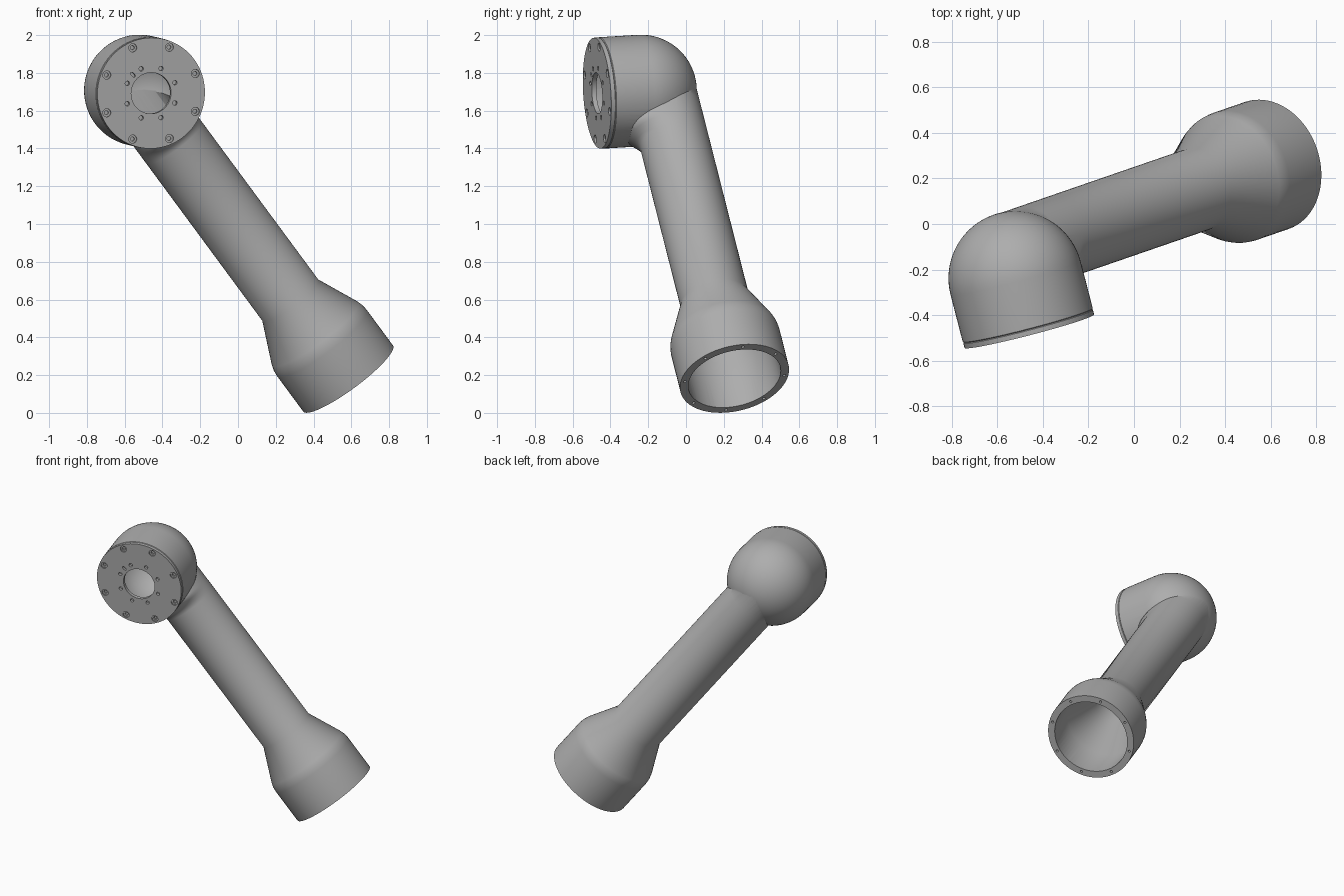
import bpy, bmesh
from math import sin, cos, pi, tau
from mathutils import Vector, Matrix

if "Cube" in bpy.data.objects:
    bpy.data.objects.remove(bpy.data.objects["Cube"])

metal = bpy.data.materials.new("plain_grey")
metal.use_nodes = True
GREY = (0.42, 0.42, 0.42, 1)
metal.diffuse_color = GREY
metal.node_tree.nodes["Principled BSDF"].inputs["Base Color"].default_value = GREY

# Layout: the elbow faces along "face_dir", the arm runs down along "arm_dir"
face_dir = Vector((0.25, -0.966, -0.06)).normalized()
elbow = Vector((-0.52, -0.238, 1.707))
base = Vector((0.583, 0.257, 0.182))
arm_top = elbow - 0.109 * face_dir
arm_dir = (base - arm_top).normalized()
length = (base - arm_top).length
R, TUBE = 0.295, 0.184


def frame(origin, axis, ref):
    z = axis.normalized()
    x = (ref - ref.dot(z) * z).normalized()
    m = Matrix((x, z.cross(x), z)).transposed().to_4x4()
    m.translation = origin
    return m


def lathe(name, profile, matrix, segs=72, closed=False, warp=None):
    """Spin (height, radius) points round the local z axis."""
    bm = bmesh.new()
    rings = []
    for t, r in profile:
        if r == 0:
            rings.append([bm.verts.new((0, 0, t))])
        else:
            rings.append([bm.verts.new((r * cos(tau * i / segs), r * sin(tau * i / segs), t))
                          for i in range(segs)])
    pairs = list(zip(rings, rings[1:]))
    if closed:
        pairs.append((rings[-1], rings[0]))
    for a, b in pairs:
        for i in range(segs):
            j = (i + 1) % segs
            quad = [a[i % len(a)], a[j % len(a)], b[j % len(b)], b[i % len(b)]]
            bm.faces.new(list(dict.fromkeys(quad)))
    if warp:
        for v in bm.verts:
            warp(v)
    bmesh.ops.recalc_face_normals(bm, faces=bm.faces)
    bm.transform(matrix)
    mesh = bpy.data.meshes.new(name)
    bm.to_mesh(mesh)
    bm.free()
    mesh.materials.append(metal)
    obj = bpy.data.objects.new(name, mesh)
    bpy.context.collection.objects.link(obj)
    return obj


def select(obj):
    bpy.ops.object.select_all(action='DESELECT')
    obj.select_set(True)
    bpy.context.view_layer.objects.active = obj


def combine(obj, other, operation):
    mod = obj.modifiers.new(operation.lower(), 'BOOLEAN')
    mod.operation, mod.solver, mod.object = operation, 'EXACT', other
    select(obj)
    bpy.ops.object.modifier_apply(modifier=mod.name)
    bpy.data.objects.remove(other)


def dome(radius, steps=18):
    return [(-radius, 0)] + [(-radius * cos(a), radius * sin(a))
                             for a in (pi / 2 * i / steps for i in range(1, steps + 1))]


def drill(obj, matrix, radius, angle, profile, stretch=1):
    """Cut one round or slotted hole at a polar position."""
    place = matrix @ Matrix.Rotation(angle, 4, 'Z') @ Matrix.Translation((radius, 0, 0))
    cutter = lathe("hole_cutter", profile, place @ Matrix.Diagonal((stretch, 1, 1, 1)), 16)
    combine(obj, cutter, 'DIFFERENCE')


def fillet(v):
    # swell only the front side of the tube, where it meets the elbow
    r = Vector((v.co.x, v.co.y)).length
    if r > 0 and v.co.z < 0.36:
        v.co.x += max(0, v.co.x / r) * 0.07 * min(1, (0.36 - v.co.z) / 0.08) ** 2


# Elbow and arm, fused
head_m = frame(elbow, face_dir, Vector((1, 0, 0)))
arm_m = frame(arm_top, arm_dir, face_dir)
seam = 0.216
body = lathe("arm_body", dome(R) + [(seam - 0.004, R), (seam, R - 0.004), (seam, 0)], head_m)
L = length
arm = lathe("arm_tube", [(0.0, 0), (0.0, TUBE), (0.15, TUBE), (0.27, TUBE), (0.285, TUBE),
                         (0.30, TUBE), (0.315, TUBE), (0.33, TUBE), (0.345, TUBE),
                         (0.36, TUBE), (L - 0.525, TUBE), (L - 0.30, 0.283),
                         (L - 0.27, 0.292), (L - 0.24, R), (L, R), (L, 0)],
            arm_m, warp=fillet)
combine(body, arm, 'UNION')

# Hollow inside
combine(body, lathe("head_cavity", dome(0.25) + [(0.25, 0.25), (0.25, 0)], head_m), 'DIFFERENCE')
combine(body, lathe("arm_cavity", [(0.02, 0), (0.02, 0.139), (L - 0.51, 0.139), (L - 0.26, 0.25),
                                   (L + 0.05, 0.25), (L + 0.05, 0)], arm_m), 'DIFFERENCE')

# Screw holes round the open base rim
rim_m = frame(base, arm_dir, face_dir)
for i in range(8):
    drill(body, rim_m, 0.272, tau * i / 8, [(-0.03, 0), (-0.03, 0.008), (0.02, 0.008), (0.02, 0)])

# Flange plate with central bore, counterbored bolt holes, inner holes and a slot
face = 0.241
flange = lathe("elbow_flange", [(seam, 0.109), (seam, 0.291), (seam + 0.003, 0.294),
                                (face, 0.294), (face, 0.109)], head_m, closed=True)
face_m = head_m @ Matrix.Translation((0, 0, face))
pin = [(-0.02, 0), (-0.02, 0.012), (0.02, 0.012), (0.02, 0)]
stepped = [(-0.02, 0), (-0.02, 0.011), (-0.009, 0.011), (-0.009, 0.022), (0.02, 0.022), (0.02, 0)]
for i in range(8):
    angle = tau * (i + 0.5) / 8
    drill(flange, face_m, 0.262, angle, stepped)
    drill(flange, face_m, 0.141, angle, pin)
drill(flange, face_m, 0.141, tau * 3 / 8, [(t, r * 0.7) for t, r in pin], stretch=2)

for obj in (body, flange):
    select(obj)
    bpy.ops.object.shade_smooth_by_angle(angle=pi / 6)
